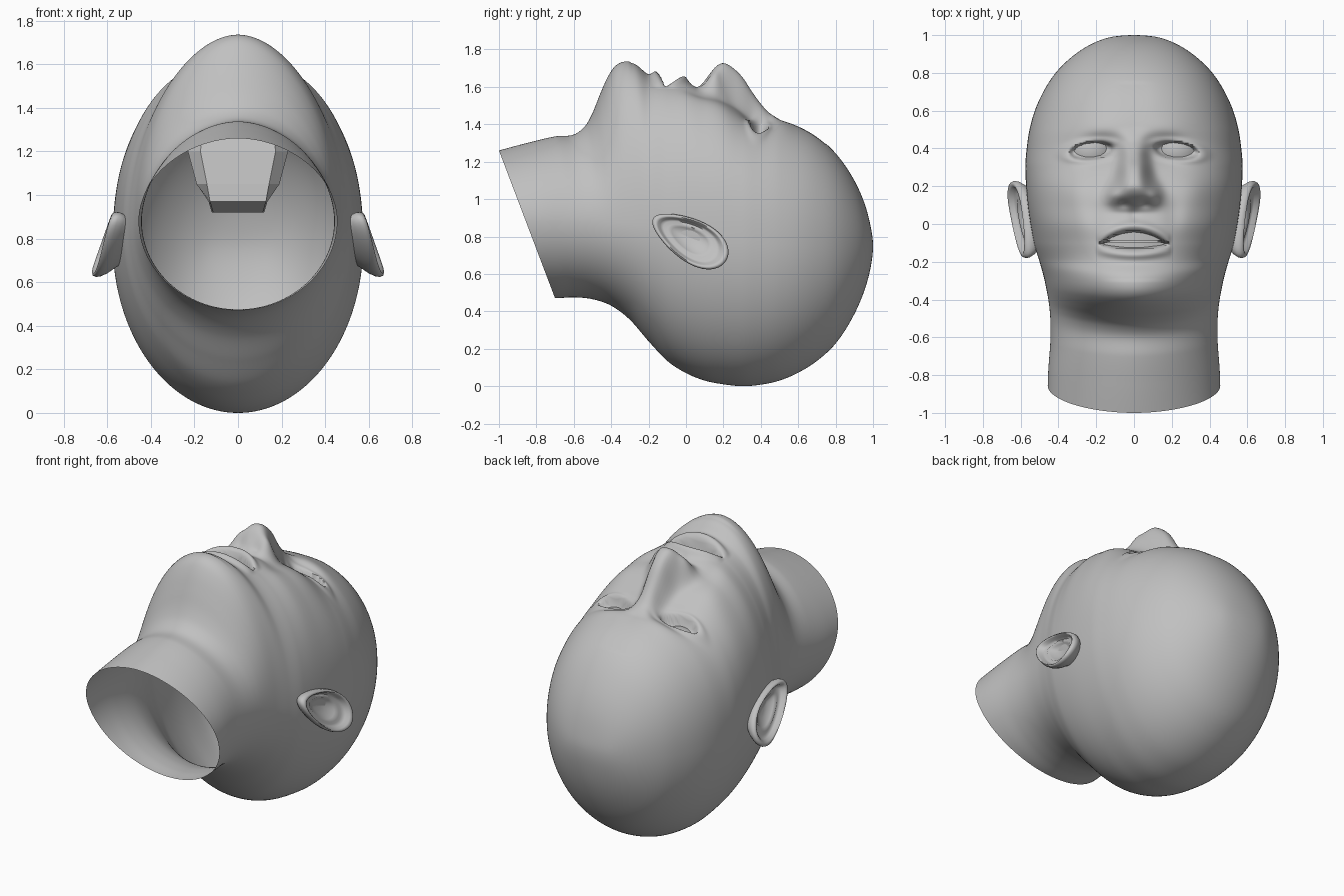
import bpy, bmesh, math
from math import exp, sqrt, sin, cos, pi

if "Cube" in bpy.data.objects:
    bpy.data.objects.remove(bpy.data.objects["Cube"])

mat = bpy.data.materials.new("plain_grey")
mat.diffuse_color = (0.53, 0.53, 0.53, 1)
mat.use_nodes = True
mat.node_tree.nodes["Principled BSDF"].inputs["Base Color"].default_value = mat.diffuse_color


def table(*pts):
    """Smooth curve through (y, value) points, eased towards the crown at y = 1."""
    p = sorted((sqrt(1 - y), v) for y, v in pts)
    m = []
    for i in range(len(p)):
        a, b = p[max(i - 1, 0)], p[min(i + 1, len(p) - 1)]
        m.append((b[1] - a[1]) / (b[0] - a[0]))

    def f(y):
        s = min(max(sqrt(max(1 - y, 0)), p[0][0]), p[-1][0])
        i = 0
        while i < len(p) - 2 and s > p[i + 1][0]:
            i += 1
        h = p[i + 1][0] - p[i][0]
        t = (s - p[i][0]) / h
        return ((2*t**3 - 3*t*t + 1) * p[i][1] + (t**3 - 2*t*t + t) * h * m[i]
                + (3*t*t - 2*t**3) * p[i + 1][1] + (t**3 - t*t) * h * m[i + 1])
    return f


# Profiles along the length of the head
front = table((-1.1, 1.23), (-1, 1.26), (-.85, 1.3), (-.7, 1.335), (-.6, 1.345), (-.54, 1.39),
              (-.5, 1.46), (-.46, 1.56), (-.42, 1.65), (-.38, 1.71), (-.33, 1.735), (-.27, 1.725),
              (-.2, 1.67), (-.1, 1.64), (0, 1.625), (.1, 1.575), (.2, 1.53), (.3, 1.475), (.4, 1.435),
              (.5, 1.42), (.6, 1.39), (.7, 1.335), (.8, 1.245), (.9, 1.1), (.95, .99),
              (.99, .84), (1, .75))
back = table((-1.1, .47), (-.7, .47), (-.6, .475), (-.5, .465), (-.4, .43), (-.3, .355), (-.2, .24),
             (-.1, .135), (0, .07), (.1, .03), (.2, .01), (.3, 0), (.4, .008), (.5, .03), (.6, .072),
             (.7, .135), (.8, .228), (.9, .385), (.95, .5), (.99, .65), (1, .75))
width = table((-1.1, .46), (-.8, .455), (-.6, .442), (-.45, .447), (-.3, .473), (-.2, .5), (-.1, .53),
              (.1, .563), (.3, .575), (.4, .568), (.5, .553), (.6, .525), (.7, .48), (.8, .415),
              (.9, .31), (.96, .21), (.99, .12), (1, 0))
middle = table((-1.1, .88), (-.5, .88), (-.2, .86), (.2, .8), (.5, .76), (1, .75))
fullness = table((-1.1, 1.9), (-.6, 1.85), (-.4, 1.87), (-.2, 2.0), (0, 2.28), (.2, 2.45), (.4, 2.4),
                 (.6, 2.2), (1, 2))
nose_h = table((-1.1, 0), (.05, 0), (.085, .035), (.12, .095), (.16, .16), (.2, .197), (.25, .2),
               (.3, .18), (.35, .13), (.4, .08), (.45, .033), (.52, 0), (1, 0))
nose_w = table((-1.1, .135), (.1, .135), (.15, .125), (.2, .1), (.27, .08), (.4, .065),
               (.5, .08), (1, .08))


def step(a, b, v):
    t = min(max((v - a) / (b - a), 0), 1)
    return t * t * (3 - 2 * t)


def bump(x, y, cx, cy, sx, sy):
    return exp(-((x - cx) / sx) ** 2 - ((y - cy) / sy) ** 2)


def face_detail(x, y):
    """Raise and lower the facial features."""
    x = abs(x)
    if x > .52 or y > .75 or y < -.3:
        return 0
    # nose ridge, wings and nostrils
    d = nose_h(y) * exp(-(x / nose_w(y)) ** 3)
    d += .028 * bump(x, y, .11, .155, .035, .05) - .015 * bump(x, y, .055, .105, .026, .02)
    # brow, eye socket, cheek and fold beside the mouth
    d += .012 * bump(x, y, .17, .5, .13, .06)
    d -= .06 * bump(x, y, .17, .395, .11, .075)
    d += .022 * bump(x, y, .31, .17, .11, .11) - .01 * bump(x, y, .21, .05, .05, .08)
    # eyelids around the eye opening
    e = sqrt(((x - .225) / .12) ** 2 + ((y - .388 + .1 * (x - .225)) / .045) ** 2)
    d += .014 * exp(-((e - 1.2) / .3) ** 2) - .04 * step(1.02, .8, e)
    # lips and mouth opening
    t = 1 - (x / .195) ** 2
    inside = min(-.11 + .075 * t - y, y + .11 + .025 * t)
    d -= .09 * step(0, .018, inside)
    d += .032 * sqrt(max(t, 0)) * exp(-((inside + .026) / .026) ** 2)
    # groove above the lip
    d -= .01 * bump(x, y, 0, .05, .025, .03)
    return d


def face_z(x, y):
    w, zc, n = width(y), middle(y), fullness(y)
    r = min(abs(x) / w, 1) if w > 1e-6 else 1
    yy = y - .3 * x * x * step(-.05, -.45, y)      # jaw line sweeps back at the sides
    return zc + (front(yy) - zc) * max(1 - r ** n, 0) ** (1 / n) + face_detail(x, y)


def finish(name, bm, smooth=True, angle=50):
    bmesh.ops.recalc_face_normals(bm, faces=bm.faces)
    me = bpy.data.meshes.new(name)
    bm.to_mesh(me)
    bm.free()
    ob = bpy.data.objects.new(name, me)
    bpy.context.collection.objects.link(ob)
    me.materials.append(mat)
    if smooth:
        bpy.ops.object.select_all(action='DESELECT')
        ob.select_set(True)
        bpy.context.view_layer.objects.active = ob
        bpy.ops.object.shade_smooth_by_angle(angle=math.radians(angle))
    return ob


def loft(bm, rings):
    rows = [[bm.verts.new(c) for c in r] for r in rings]
    n = len(rows[0])
    for a, b in zip(rows, rows[1:]):
        for i in range(n):
            j = (i + 1) % n
            bm.faces.new((a[i], a[j], b[j], b[i]))
    return rows


# Head and neck, with the open neck cut on a slant
N = 300
ys = [-1.1 + .0095 * i for i in range(211)]
s0 = sqrt(1 - ys[-1])
ys += [1 - (s0 * (1 - k / 14)) ** 2 for k in range(1, 14)] + [.99995]
rings = []
for y in ys:
    w, zc, zb = width(y), middle(y), back(y)
    ring = []
    for i in range(N):
        a = 2 * pi * i / N
        x = w * cos(a)
        z = face_z(x, y) if i <= N // 2 else zc + (zc - zb) * sin(a)
        ring.append((x, y, z))
    rings.append(ring)
bm = bmesh.new()
rows = loft(bm, rings)
bm.faces.new(rows[-1])
bmesh.ops.bisect_plane(bm, geom=bm.verts[:] + bm.edges[:] + bm.faces[:], plane_co=(0, -1, 1.26),
                       plane_no=(0, -.79, -.3), clear_outer=True)
finish("head", bm)

# Ears: rolled rim around a hollow bowl, leaning away from the skull
profile = [(.55, -.12), (.72, -.08), (.9, -.045), (.99, -.015), (1, .002), (.97, .016), (.91, .02),
           (.85, .012), (.79, -.008), (.7, -.022), (.58, -.016), (.48, -.03), (.25, -.05), (.02, -.05)]
for side, label in ((1, "right_ear"), (-1, "left_ear")):
    rings = []
    for r, out in profile:
        ring = []
        for i in range(48):
            a = 2 * pi * i / 48
            u = .225 * r * cos(a)
            v = .112 * r * sin(a) * (1 + .25 * cos(a))
            # rim bends back in at the rear edge
            x = .605 + .18 * u + .3 * v + out - 1.6 * max(v, 0) ** 2
            ring.append((side * x, .02 + .87 * u - .5 * v, .785 - .5 * u - .87 * v))
        rings.append(ring)
    bm = bmesh.new()
    rows = loft(bm, rings)
    bm.faces.new(rows[-1])
    finish(label, bm, angle=80)

# Front caps of the eyeballs behind the lids
for side, label in ((1, "right_eye"), (-1, "left_eye")):
    bm = bmesh.new()
    bmesh.ops.create_uvsphere(bm, u_segments=32, v_segments=32, radius=.14)
    bmesh.ops.delete(bm, geom=[v for v in bm.verts if v.co.z < .05], context='VERTS')
    bmesh.ops.translate(bm, verts=bm.verts,
                        vec=(side * .225, .388, face_z(.225, .388) + .032 - .14))
    finish(label, bm)

# Curved rows of teeth
for label, y0, y1 in (("upper_teeth", -.088, -.03), ("lower_teeth", -.145, -.097)):
    rings = []
    for i in range(17):
        x = -.16 + .02 * i
        z = 1.592 - 1.1 * x * x
        rings.append([(x, y0, z - .05), (x, y1, z - .05), (x, y1, z), (x, y0, z)])
    bm = bmesh.new()
    rows = loft(bm, rings)
    bm.faces.new(rows[0])
    bm.faces.new(rows[-1])
    finish(label, bm, angle=40)

# Faceted pouch behind the mouth, hanging inside the head
rings = []
for z, hw, y0, y1 in ((1.52, .18, -.17, -.02), (1.2, .23, -.27, .06), (1.05, .19, -.3, .08),
                      (.97, .135, -.31, .06), (.92, .12, -.2, .02)):
    c = .75 * hw if z > .98 else .95 * hw
    rings.append([(-hw, y0 + .06, z), (-c, y0, z), (c, y0, z), (hw, y0 + .06, z),
                  (hw, y1 - .06, z), (c, y1, z), (-c, y1, z), (-hw, y1 - .06, z)])
bm = bmesh.new()
rows = loft(bm, rings)
bm.faces.new(rows[-1])
finish("mouth_pouch", bm, smooth=False)
